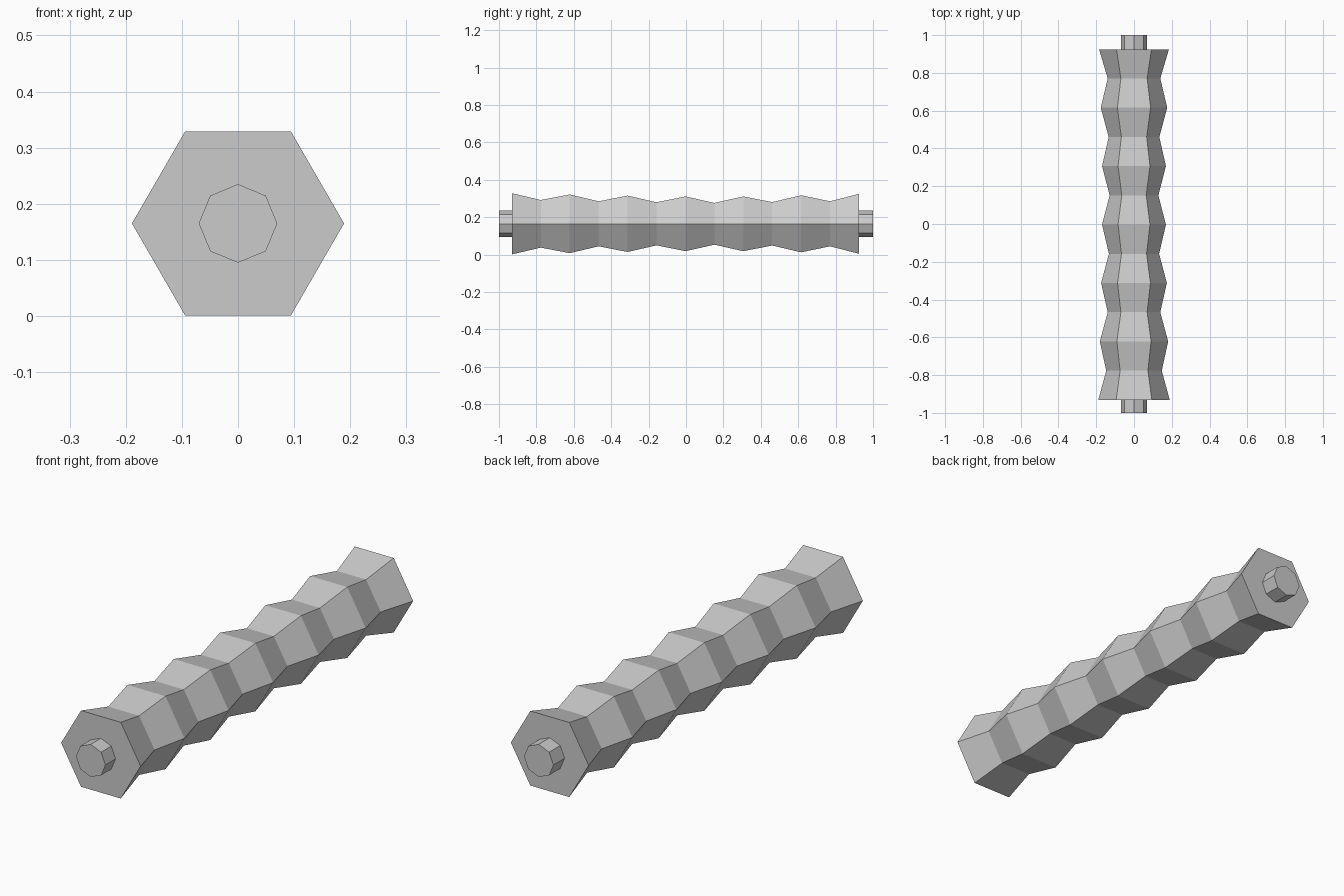
import bpy, bmesh, math

if "Cube" in bpy.data.objects:
    bpy.data.objects.remove(bpy.data.objects["Cube"])

CENTRE_Z = 0.165

grey = bpy.data.materials.new("plain grey")
grey.diffuse_color = (0.6, 0.6, 0.6, 1)
grey.use_nodes = True
grey.node_tree.nodes["Principled BSDF"].inputs["Base Color"].default_value = grey.diffuse_color


def lathe_y(name, sides, stations):
    """Flat-sided solid along y; stations are (y, radius) pairs."""
    bm = bmesh.new()
    rings = []
    for y, r in stations:
        angles = [2 * math.pi * k / sides for k in range(sides)]
        rings.append([bm.verts.new((r * math.cos(a), y, CENTRE_Z + r * math.sin(a)))
                      for a in angles])
    for a, b in zip(rings, rings[1:]):
        for k in range(sides):
            n = (k + 1) % sides
            bm.faces.new((a[k], a[n], b[n], b[k]))
    bm.faces.new(rings[0])
    bm.faces.new(rings[-1])
    bmesh.ops.recalc_face_normals(bm, faces=bm.faces)
    mesh = bpy.data.meshes.new(name)
    bm.to_mesh(mesh)
    bm.free()
    mesh.materials.append(grey)
    obj = bpy.data.objects.new(name, mesh)
    bpy.context.collection.objects.link(obj)
    return obj


# Ribbed hexagonal grip: alternating ridges and grooves, slimmest past the middle
radii = [0.189, 0.147, 0.181, 0.139, 0.174, 0.133, 0.169,
         0.129, 0.169, 0.134, 0.176, 0.139, 0.185]
step = (0.925 + 0.931) / (len(radii) - 1)
lathe_y("ribbed_grip", 6, [(-0.931 + i * step, r) for i, r in enumerate(radii)])

# Octagonal shaft showing as a short stub at both ends
lathe_y("core_shaft", 8, [(-1.0, 0.07), (1.0, 0.07)])
